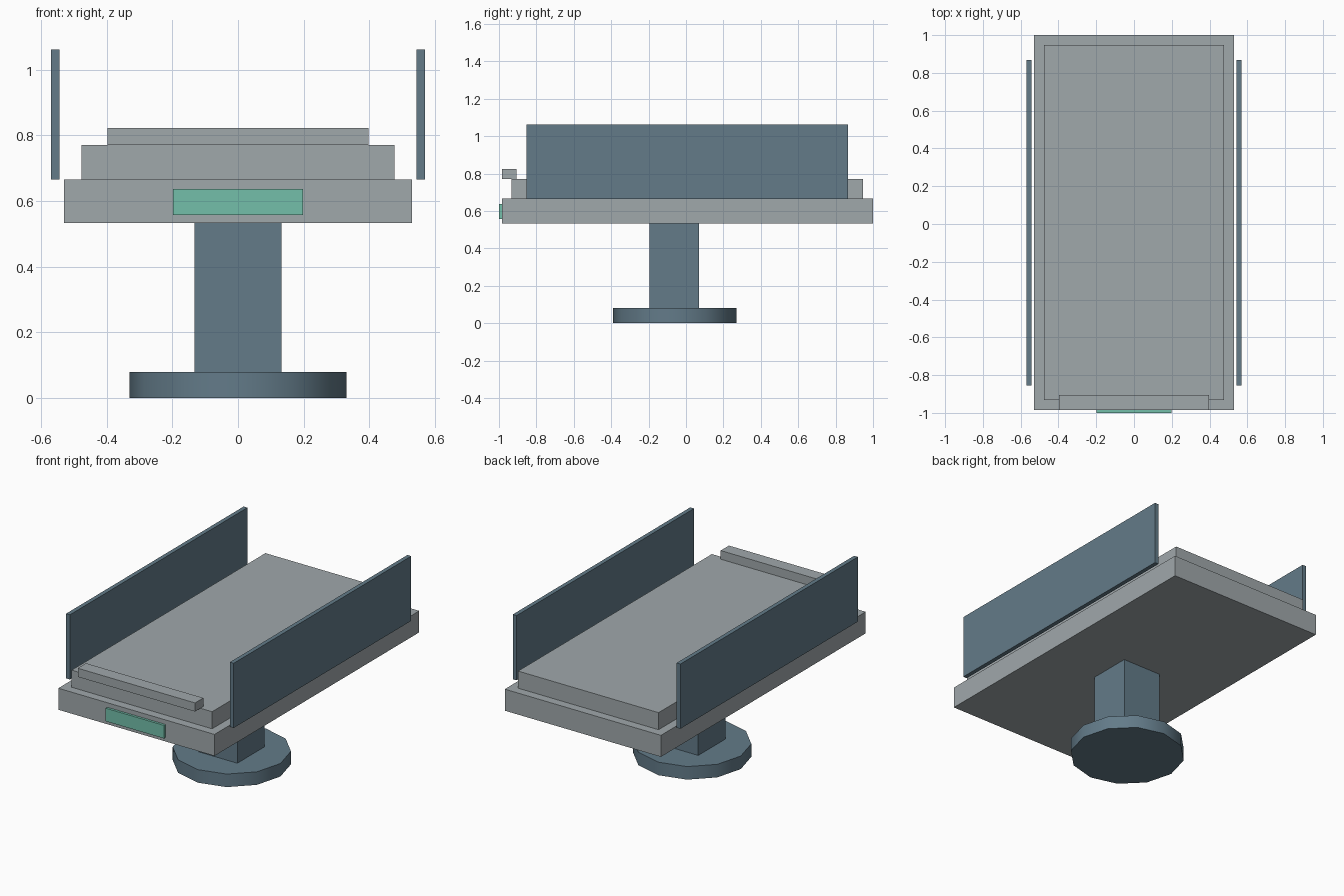
import bpy
import math

if "Cube" in bpy.data.objects:
    bpy.data.objects.remove(bpy.data.objects["Cube"])


def material(name, rgb):
    """Flat colour from 0-255 display values, stored as linear."""
    def linear(c):
        c /= 255
        return c / 12.92 if c <= 0.04045 else ((c + 0.055) / 1.055) ** 2.4
    m = bpy.data.materials.new(name)
    m.diffuse_color = (*[linear(c) for c in rgb], 1)
    m.use_nodes = True
    m.node_tree.nodes["Principled BSDF"].inputs["Base Color"].default_value = m.diffuse_color
    return m


steel = material("steel blue", (99, 123, 137))
grey = material("light grey", (160, 168, 171))
green = material("mint green", (115, 191, 170))


def box(name, x, y, z, mat):
    """Box spanning the given (min, max) ranges."""
    spans = (x, y, z)
    bpy.ops.mesh.primitive_cube_add(size=1, location=[(a + b) / 2 for a, b in spans])
    ob = bpy.context.object
    ob.name = name
    ob.scale = [b - a for a, b in spans]
    bpy.ops.object.transform_apply(location=False, rotation=False, scale=True)
    ob.data.materials.append(mat)
    return ob


# Round foot and square column
bpy.ops.mesh.primitive_cylinder_add(vertices=12, radius=0.33, depth=0.08,
                                    location=(0, -0.06, 0.04))
foot = bpy.context.object
foot.name = "base_disc"
foot.data.materials.append(steel)
bpy.ops.object.shade_smooth_by_angle(angle=math.radians(40))
box("column", (-0.132, 0.132), (-0.195, 0.07), (0.08, 0.533), steel)

# Table slab, raised pad and end bar
box("table_slab", (-0.53, 0.53), (-0.985, 1.0), (0.533, 0.665), grey)
box("pad", (-0.477, 0.477), (-0.932, 0.947), (0.665, 0.77), grey)
box("end_bar", (-0.398, 0.398), (-0.985, -0.905), (0.77, 0.823), grey)

# Control panel on the front edge
box("control_panel", (-0.198, 0.198), (-1.0, -0.985), (0.557, 0.637), green)

# Side rails
for side, label in ((-1, "left"), (1, "right")):
    x = sorted((side * 0.543, side * 0.569))
    box(label + "_rail", x, (-0.854, 0.867), (0.665, 1.062), steel)
